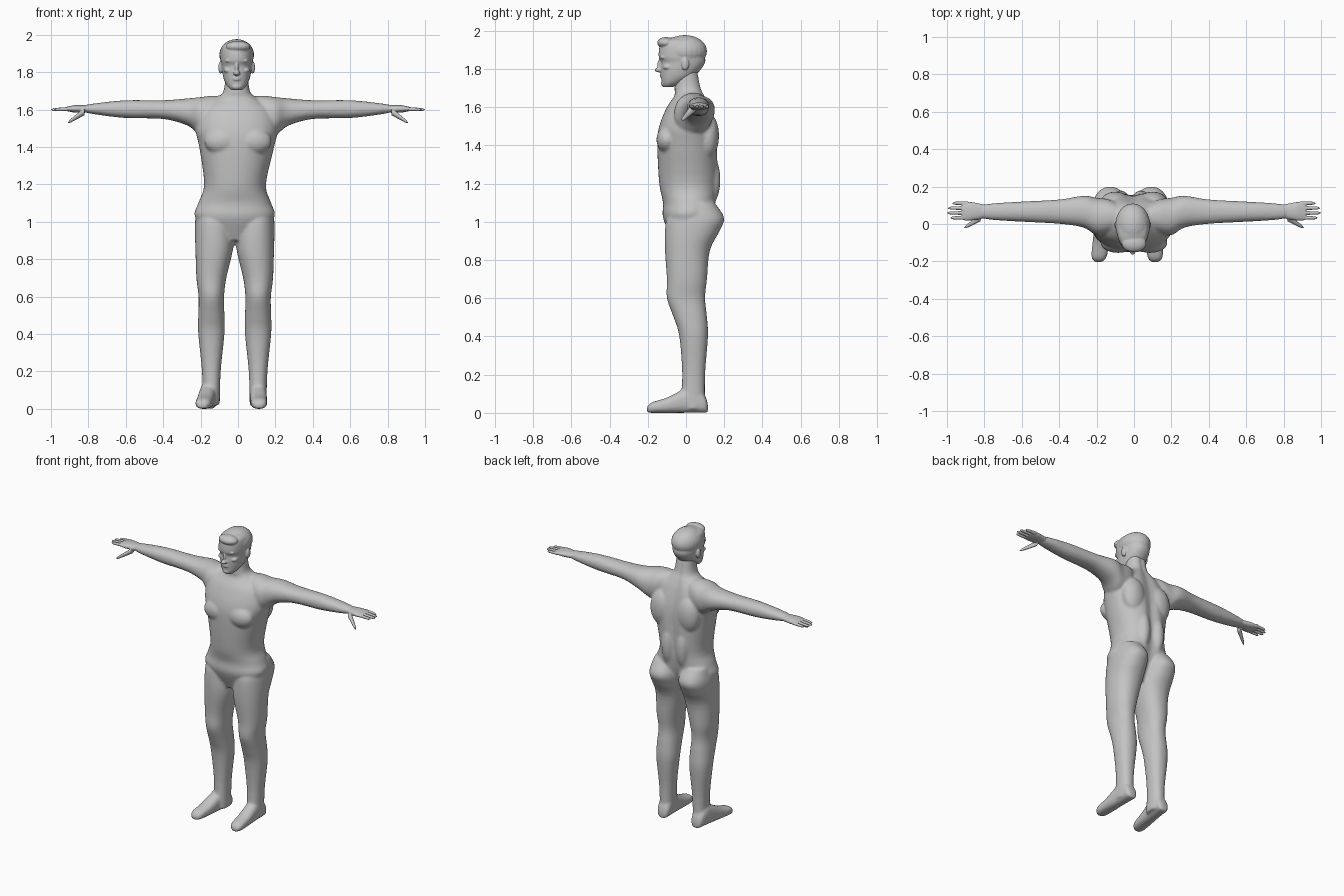
import bpy, bmesh, math
from mathutils import Matrix, Vector

if "Cube" in bpy.data.objects:
    bpy.data.objects.remove(bpy.data.objects["Cube"])

grey = bpy.data.materials.new("plain grey")
grey.use_nodes = True
grey.diffuse_color = (0.55, 0.55, 0.55, 1)
shader = next(node for node in grey.node_tree.nodes if node.type == "BSDF_PRINCIPLED")
shader.inputs["Base Color"].default_value = grey.diffuse_color
shader.inputs["Roughness"].default_value = 0.7

HIP_X = -0.0175   # the stance is shifted slightly to one side
HEAD_X = -0.007
ARM_Z = 1.6


def blend(rings, steps=4):
    """Catmull-Rom interpolation between cross-sections."""
    result = []
    for i in range(len(rings) - 1):
        before, start = rings[max(i - 1, 0)], rings[i]
        end, after = rings[i + 1], rings[min(i + 2, len(rings) - 1)]
        for step in range(steps):
            t = step / steps
            result.append([b + t * (c - a) / 2 + t * t * (a - 2.5 * b + 2 * c - d / 2)
                           + t ** 3 * (1.5 * (b - c) + (d - a) / 2)
                           for a, b, c, d in zip(before, start, end, after)])
    return result + [list(rings[-1])]


def loft(bm, axis, rings, power=2.2, groove=0.0, sides=40):
    """Skin rings of (position, centre, half width, low, high) along an axis."""
    loops = []
    for along, centre, half, low, high in blend(rings):
        loop = []
        for k in range(sides):
            angle = math.tau * k / sides
            co, si = math.cos(angle), math.sin(angle)
            u = math.copysign(abs(co) ** (2 / power), co)
            v = math.copysign(abs(si) ** (2 / power), si)
            if si > 0:
                v *= 1 - groove * math.exp(-(co / 0.17) ** 2)
            p, q = centre + half * u, (low + high) / 2 + (high - low) / 2 * v
            places = {"x": (along, p, q), "y": (p, along, q), "z": (p, q, along)}
            loop.append(bm.verts.new(places[axis]))
        loops.append(loop)
    for lower, upper in zip(loops, loops[1:]):
        for k in range(sides):
            bm.faces.new((lower[k], lower[k - 1], upper[k - 1], upper[k]))
    bm.faces.new(loops[0])
    bm.faces.new(loops[-1])


def digit(bm, base, tip, base_radius, tip_radius, count=8):
    """Round-ended tapering finger or thumb."""
    rings = []
    for k in range(count + 1):
        t = k / count
        x, y, z = Vector(base).lerp(Vector(tip), t)
        radius = base_radius + (tip_radius - base_radius) * t
        radius = max(radius * math.sqrt(1 - t ** 12), 0.001)
        rings.append((x, y, radius, z - radius, z + radius))
    loft(bm, "x", rings, power=2, sides=16)


def ball(bm, centre, radii):
    matrix = Matrix.Translation(Vector(centre)) @ Matrix.Diagonal((*radii, 1))
    bmesh.ops.create_uvsphere(bm, u_segments=24, v_segments=16, radius=1, matrix=matrix)


def pair(bm, middle, centre, radii):
    """Two mirrored balls either side of the middle."""
    x, y, z = centre
    for side in (1, -1):
        ball(bm, (middle + side * x, y, z), radii)


def finish(bm, name, voxel, smoothing):
    """Fuse the overlapping forms into one smooth skin."""
    bmesh.ops.recalc_face_normals(bm, faces=bm.faces)
    mesh = bpy.data.meshes.new(name)
    bm.to_mesh(mesh)
    bm.free()
    mesh.materials.append(grey)
    mesh.shade_smooth()
    obj = bpy.data.objects.new(name, mesh)
    bpy.context.scene.collection.objects.link(obj)
    fuse = obj.modifiers.new("fuse", "REMESH")
    fuse.mode, fuse.voxel_size, fuse.use_smooth_shade = "VOXEL", voxel, True
    soften = obj.modifiers.new("soften", "SMOOTH")
    soften.factor, soften.iterations = 0.5, smoothing


# Torso and neck: height, half width, front, back
TORSO = [(0.9, .09, -.07, .08), (1.02, .21, -.12, .14), (1.1, .195, -.12, .16),
         (1.2, .165, -.14, .17), (1.4, .2, -.15, .17), (1.5, .22, -.14, .16),
         (1.6, .19, -.1, .13), (1.66, .11, -.06, .1), (1.7, .07, -.06, .08),
         (1.8, .06, -.05, .06)]
body = bmesh.new()
loft(body, "z", [(z, HIP_X * max(.4, min(1, 3 * (1.5 - z))), *rest) for z, *rest in TORSO],
     groove=.12, sides=64)

# Limbs: legs by height, feet by depth, arms by reach from the shoulder
LEG = [(1.1, .08, -.05, .15), (1.02, .1, -.1, .2), (.95, .103, -.11, .175),
       (.85, .1, -.11, .125), (.7, .08, -.1, .11), (.6, .068, -.1, .1),
       (.5, .07, -.065, .11), (.4, .07, -.035, .115), (.2, .05, -.02, .1),
       (.02, .045, -.03, .1)]
FOOT = [(.115, .02, .04), (.1, .04, .09), (.05, .045, .14), (0, .045, .13),
        (-.1, .045, .08), (-.18, .04, .055), (-.205, .015, .03)]
ARM = [(.06, .05, -.05, .07), (.13, .09, -.12, .075), (.2, .1, -.135, .067),
       (.27, .085, -.085, .06), (.4, .065, -.05, .05), (.6, .054, -.045, .05),
       (.76, .044, -.026, .034), (.84, .03, -.01, .02)]
for side, heel, toe in ((1, .106, .113), (-1, -.15, -.19)):
    loft(body, "z", [(z, HIP_X + side * (.11 if z > .8 else .125), *rest)
                     for z, *rest in LEG])
    loft(body, "y", [(y, heel + (toe - heel) * (.1 - y) / .3, half, 0, top)
                     for y, half, top in FOOT], power=2.5)
    loft(body, "x", [(side * x, .04 if x < .25 else .066, half, ARM_Z + low, ARM_Z + high)
                     for x, half, low, high in ARM])

# Chest, shoulder blades and lower back
pair(body, 0, (.085, -.1, 1.43), (.095, .055, .07))
pair(body, 0, (.1, .115, 1.45), (.08, .058, .12))
pair(body, HIP_X, (.055, .13, 1.22), (.045, .05, .13))
finish(body, "body", .008, 8)

# Hands: reach, half width, half thickness
PALM = [(.79, .034, .02), (.83, .042, .02), (.87, .049, .02), (.905, .049, .014),
        (.92, .042, .01)]
FINGER_TIPS = (.982, 1, .996, .972)
for side, name in ((1, "left_hand"), (-1, "right_hand")):
    hand = bmesh.new()
    loft(hand, "x", [(side * x, .068, half, ARM_Z + .004 - thick, ARM_Z + .004 + thick)
                     for x, half, thick in PALM])
    digit(hand, (side * .82, .035, 1.59), (side * .91, -.022, 1.53), .02, .008)
    for i, tip in enumerate(FINGER_TIPS):
        y = .033 + .026 * i
        digit(hand, (side * .89, y, 1.604), (side * tip, y, ARM_Z), .011, .008)
    finish(hand, name, .003, 2)

# Skull and jaw: height, half width, front, back
SKULL = [(1.705, .028, -.118, -.07), (1.725, .05, -.126, -.02), (1.76, .068, -.13, .04),
         (1.8, .077, -.133, .08), (1.835, .081, -.131, .1), (1.865, .085, -.143, .1),
         (1.92, .084, -.138, .1), (1.95, .068, -.118, .075), (1.973, .015, -.04, .005)]
head = bmesh.new()
loft(head, "z", [(z, HEAD_X, *rest) for z, *rest in SKULL])

# Hair and forelock
ball(head, (HEAD_X, -.006, 1.893), (.093, .116, .084))
ball(head, (0, -.105, 1.937), (.066, .046, .03))

# Nose bridge, nose tip, chin and lips
ball(head, (HEAD_X, -.13, 1.82), (.01, .021, .035))
ball(head, (HEAD_X, -.14, 1.795), (.018, .024, .013))
ball(head, (HEAD_X, -.112, 1.723), (.028, .019, .018))
for z in (1.761, 1.771):
    ball(head, (HEAD_X, -.125, z), (.024, .013, .006))

# Eyes, brows, cheeks and ears
pair(head, HEAD_X, (.033, -.109, 1.842), (.015, .014, .01))
pair(head, HEAD_X, (.036, -.118, 1.861), (.026, .016, .008))
pair(head, HEAD_X, (.045, -.095, 1.81), (.025, .026, .016))
pair(head, HEAD_X, (.086, -.004, 1.825), (.012, .02, .033))
finish(head, "head", .0045, 3)
